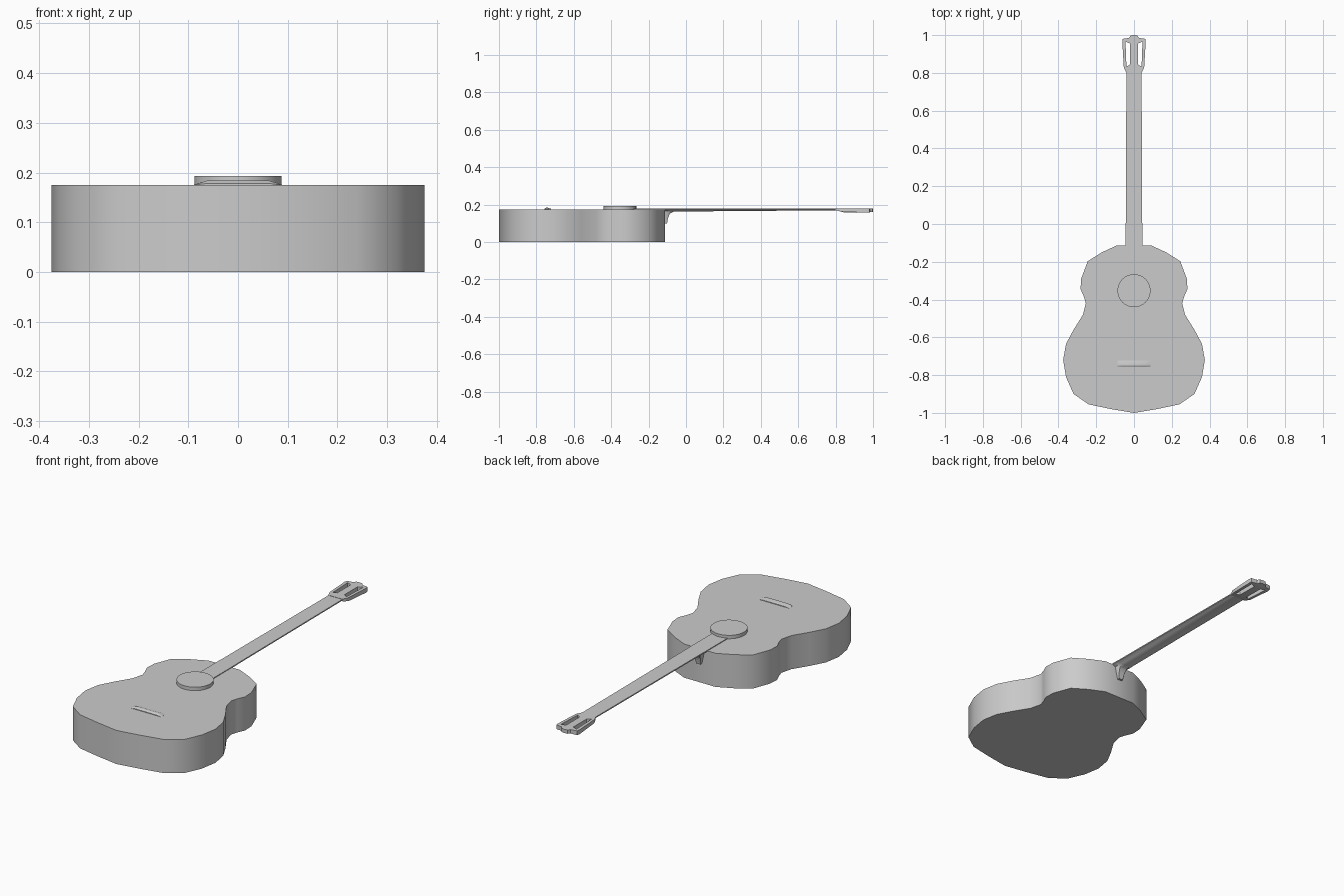
import bpy, bmesh, math

if "Cube" in bpy.data.objects:
    bpy.data.objects.remove(bpy.data.objects["Cube"])


def finish(obj, angle=40):
    bpy.ops.object.select_all(action='DESELECT')
    obj.select_set(True)
    bpy.context.view_layer.objects.active = obj
    bpy.ops.object.shade_smooth_by_angle(angle=math.radians(angle))


def mesh_object(name, bm, angle=40):
    bmesh.ops.recalc_face_normals(bm, faces=bm.faces)
    me = bpy.data.meshes.new(name)
    bm.to_mesh(me)
    bm.free()
    obj = bpy.data.objects.new(name, me)
    bpy.context.collection.objects.link(obj)
    finish(obj, angle)
    return obj


def mirrored(half):
    """Close a right-hand outline by mirroring it across x = 0."""
    return half + [(-x, y) for x, y in reversed(half) if x > 0]


def loft(name, rings, angle=40):
    bm = bmesh.new()
    rows = [[bm.verts.new(p) for p in ring] for ring in rings]
    n = len(rows[0])
    for a, b in zip(rows, rows[1:]):
        for i in range(n):
            bm.faces.new((a[i], a[(i + 1) % n], b[(i + 1) % n], b[i]))
    bm.faces.new(rows[0])
    bm.faces.new(rows[-1])
    return mesh_object(name, bm, angle)


# Body: figure-eight outline extruded upward
half = [(0, -1.0), (0.12, -0.98), (0.24, -0.955), (0.32, -0.90), (0.36, -0.81),
        (0.375, -0.72), (0.36, -0.635), (0.32, -0.56), (0.27, -0.48),
        (0.255, -0.42), (0.265, -0.385), (0.283, -0.345), (0.28, -0.29),
        (0.245, -0.197), (0.17, -0.15), (0.09, -0.113)]
outline = mirrored(half)
loft("body", [[(x, y, z) for x, y in outline] for z in (0, 0.175)])

# Sound hole disc
bpy.ops.mesh.primitive_cylinder_add(vertices=32, radius=0.0875, depth=0.023,
                                    location=(0, -0.353, 0.1815))
bpy.context.object.name = "sound_hole_disc"
finish(bpy.context.object)

# Bridge: low ridge with sloping ends
loft("bridge", [[(x, y, z) for y, z in ((-0.757, 0.17), (-0.757, a), (-0.748, b),
                                         (-0.74, b), (-0.722, a), (-0.722, 0.17))]
                for x, a, b in ((-0.088, 0.175, 0.1755), (-0.062, 0.178, 0.184),
                                (0.062, 0.178, 0.184), (0.088, 0.175, 0.1755))], 20)

# Neck with fingerboard and narrow curved heel
TOP = 0.179
rings = []
for y, w, low, keel in ((-0.28, 0.045, 0.165, 0.163), (-0.125, 0.045, 0.165, 0.163),
                        (-0.12, 0.045, 0.165, 0.10), (-0.101, 0.045, 0.165, 0.10),
                        (-0.096, 0.045, 0.165, 0.13), (-0.085, 0.045, 0.165, 0.153),
                        (-0.065, 0.044, 0.165, 0.163), (0.82, 0.04, 0.171, 0.170)):
    k = 0.012 + 0.15 * max(0, keel - 0.10)
    side = [(w, TOP), (w, TOP - 0.006), (0.6 * w, low), (k, keel)]
    rings.append([(x, y, z) for x, z in side + [(-x, z) for x, z in reversed(side)]])
loft("neck", rings)

# Slotted headstock: filled flat curve with two holes, extruded
curve = bpy.data.curves.new("headstock", 'CURVE')
curve.dimensions = '2D'
curve.fill_mode = 'BOTH'
curve.extrude = 0.0115
head = mirrored([(0, 1.0), (0.018, 0.998), (0.026, 0.985), (0.06, 0.98),
                 (0.062, 0.965), (0.054, 0.83), (0.048, 0.815), (0.04, 0.80)])
slot = [(0.02, 0.845), (0.02, 0.955), (0.045, 0.965), (0.04, 0.833)]
for pts in (head, slot, [(-x, y) for x, y in slot]):
    s = curve.splines.new('POLY')
    s.points.add(len(pts) - 1)
    for p, (x, y) in zip(s.points, pts):
        p.co = (x, y, 0, 1)
    s.use_cyclic_u = True
headstock = bpy.data.objects.new("headstock", curve)
bpy.context.collection.objects.link(headstock)
bpy.ops.object.select_all(action='DESELECT')
headstock.select_set(True)
bpy.context.view_layer.objects.active = headstock
bpy.ops.object.convert(target='MESH')
headstock = bpy.context.object
bm = bmesh.new()
bm.from_mesh(headstock.data)
bmesh.ops.remove_doubles(bm, verts=bm.verts, dist=0.0001)
# Slope the underside up towards the neck and the tip
for v in bm.verts:
    if v.co.z < 0:
        v.co.z += 0.012 * max(0, min(1, (0.85 - v.co.y) / 0.05))
        v.co.z += 0.004 * max(0, (v.co.y - 0.97) / 0.03)
    v.co.z += 0.169
bmesh.ops.recalc_face_normals(bm, faces=bm.faces)
bm.to_mesh(headstock.data)
bm.free()
finish(headstock, 25)
